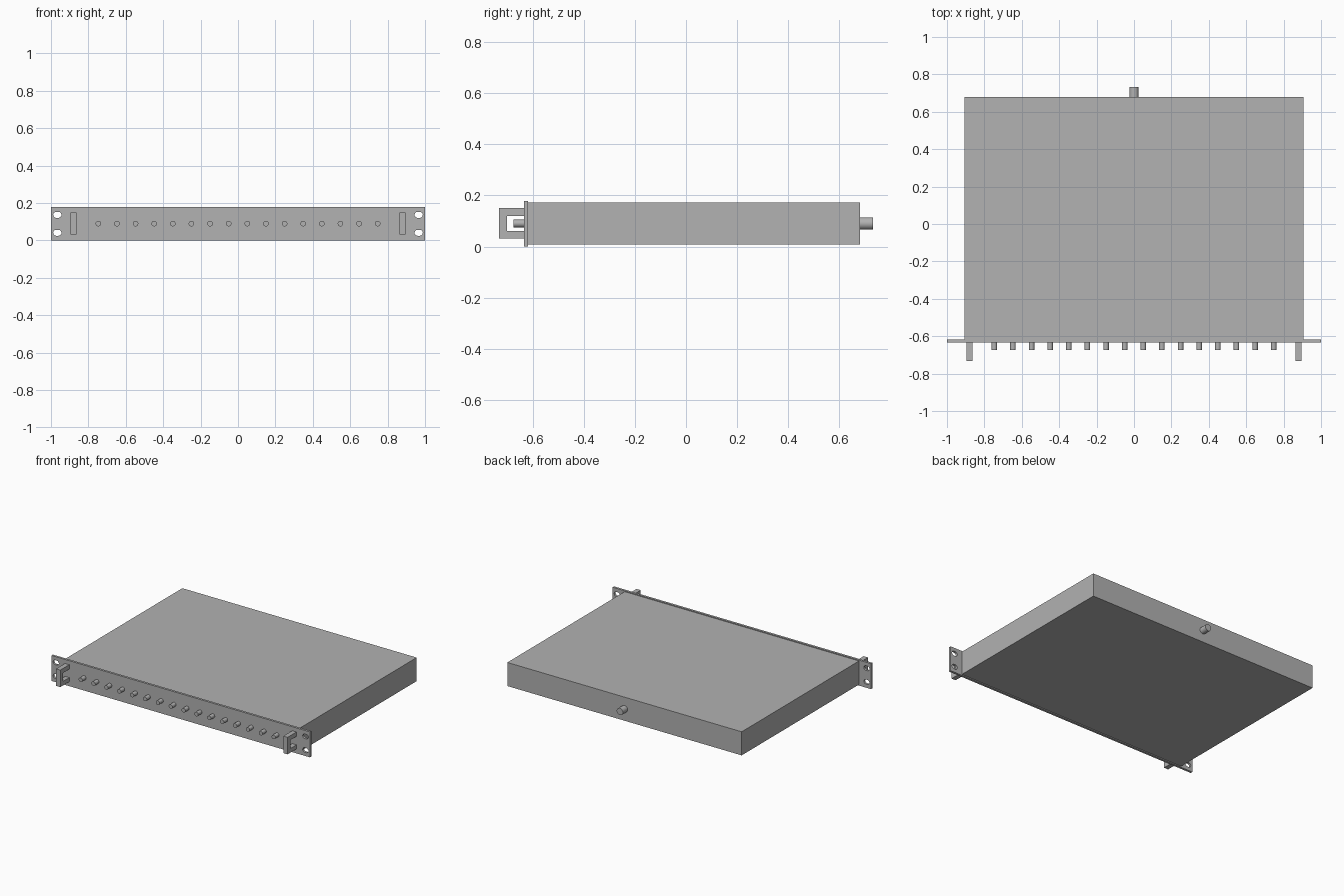
import bpy
import bmesh
from math import pi, cos, sin
from mathutils import Matrix

cube = bpy.data.objects.get("Cube")
if cube:
    bpy.data.objects.remove(cube, do_unlink=True)

# One painted metal colour for everything
metal = bpy.data.materials.new("grey_metal")
metal.use_nodes = True
GREY = (0.445, 0.445, 0.445, 1)
metal.diffuse_color = GREY
metal.node_tree.nodes["Principled BSDF"].inputs["Base Color"].default_value = GREY

MID_Z = 0.09
PANEL_FRONT, PANEL_BACK = -0.633, -0.617
BODY_BACK = 0.68


def add_object(name, bm):
    mesh = bpy.data.meshes.new(name)
    bm.to_mesh(mesh)
    bm.free()
    mesh.materials.append(metal)
    obj = bpy.data.objects.new(name, mesh)
    bpy.context.collection.objects.link(obj)
    return obj


def box(name, x0, x1, y0, y1, z0, z1):
    bm = bmesh.new()
    size = Matrix.Diagonal((x1 - x0, y1 - y0, z1 - z0, 1))
    centre = Matrix.Translation(((x0 + x1) / 2, (y0 + y1) / 2, (z0 + z1) / 2))
    bmesh.ops.create_cube(bm, size=1, matrix=centre @ size)
    return add_object(name, bm)


def cylinder(name, x, y0, y1, radius):
    """Round post running front to back, smooth round its side."""
    bm = bmesh.new()
    place = Matrix.Translation((x, (y0 + y1) / 2, MID_Z)) @ Matrix.Rotation(pi / 2, 4, "X")
    bmesh.ops.create_cone(bm, cap_ends=True, segments=32, radius1=radius,
                          radius2=radius, depth=y1 - y0, matrix=place)
    for face in bm.faces:
        face.smooth = len(face.verts) == 4
    for edge in bm.edges:
        edge.smooth = all(f.smooth for f in edge.link_faces)
    return add_object(name, bm)


def plate(name, loops, thickness, place):
    """Extrude a flat outline (first loop) with holes (other loops)."""
    bm = bmesh.new()
    edges = []
    for loop in loops:
        verts = [bm.verts.new((u, v, 0)) for u, v in loop]
        edges += [bm.edges.new((a, b)) for a, b in zip(verts, verts[1:] + verts[:1])]
    bmesh.ops.triangle_fill(bm, edges=edges, use_beauty=True, use_dissolve=False)
    top = bmesh.ops.extrude_face_region(bm, geom=bm.faces[:])["geom"]
    moved = [g for g in top if isinstance(g, bmesh.types.BMVert)]
    bmesh.ops.translate(bm, verts=moved, vec=(0, 0, thickness))
    bmesh.ops.transform(bm, matrix=place, verts=bm.verts[:])
    bmesh.ops.recalc_face_normals(bm, faces=bm.faces[:])
    return add_object(name, bm)


def slot(u, v, half_straight, radius, steps=10):
    """Rounded mounting slot outline."""
    points = []
    for side in (1, -1):
        for i in range(steps + 1):
            a = -pi / 2 + pi * i / steps
            points.append((u + side * (half_straight + radius * cos(a)),
                           v + side * radius * sin(a)))
    return points


# Enclosure
box("enclosure", -0.907, 0.907, PANEL_BACK, BODY_BACK, 0.007, 0.172)

# Front panel with four mounting slots
panel_outline = [(-1, 0), (1, 0), (1, 0.178), (-1, 0.178)]
slots = [slot(sx * 0.966, MID_Z - 0.001 + sz * 0.048, 0.006, 0.016)
         for sx in (-1, 1) for sz in (-1, 1)]
plate("front_panel", [panel_outline] + slots, PANEL_BACK - PANEL_FRONT,
      Matrix.Translation((0, PANEL_BACK, 0)) @ Matrix.Rotation(pi / 2, 4, "X"))

# Square U-shaped handles, outline in depth and height
TIP, GRIP = -0.732, -0.701
handle = [(PANEL_FRONT, 0.031), (PANEL_FRONT, 0.06), (GRIP, 0.06), (GRIP, 0.119),
          (PANEL_FRONT, 0.119), (PANEL_FRONT, 0.15), (TIP, 0.15), (TIP, 0.031)]
depth_height = Matrix(((0, 0, 1, 0), (1, 0, 0, 0), (0, 1, 0, 0), (0, 0, 0, 1)))
for name, x in (("right_handle", -0.896), ("left_handle", 0.863)):
    plate(name, [handle], 0.033, Matrix.Translation((x, 0, 0)) @ depth_height)

# Row of front connectors
COUNT, REACH = 16, 0.747
for i in range(COUNT):
    x = -REACH + 2 * REACH * i / (COUNT - 1)
    cylinder(f"front_connector_{i + 1}", x, -0.674, PANEL_FRONT, 0.0148)

# Single rear connector
cylinder("rear_connector", 0, BODY_BACK, 0.732, 0.024)
